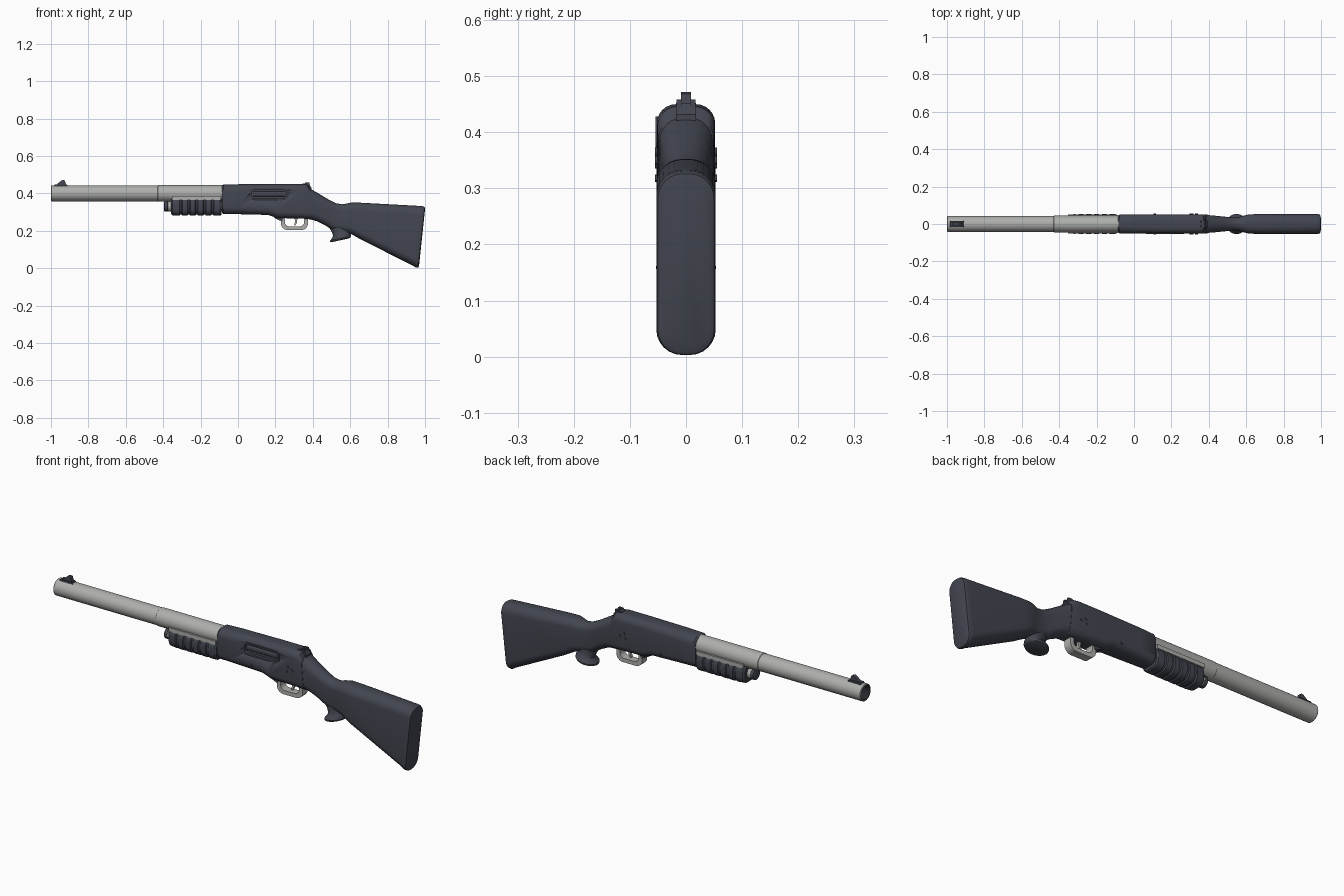
import bpy, bmesh, math
from mathutils import Vector


def material(name, rgb):
    m = bpy.data.materials.new(name)
    m.diffuse_color = (*rgb, 1)
    return m


DARK = material("dark_slate", (0.055, 0.061, 0.080))
STEEL = material("light_steel", (0.42, 0.43, 0.41))
BLACK = material("bore_black", (0.02, 0.021, 0.026))


def finish(name, bm, mat, angle=35):
    bmesh.ops.recalc_face_normals(bm, faces=bm.faces)
    me = bpy.data.meshes.new(name)
    bm.to_mesh(me)
    bm.free()
    ob = bpy.data.objects.new(name, me)
    bpy.context.collection.objects.link(ob)
    me.materials.append(mat)
    bpy.ops.object.select_all(action='DESELECT')
    bpy.context.view_layer.objects.active = ob
    ob.select_set(True)
    bpy.ops.object.shade_smooth_by_angle(angle=math.radians(angle))
    return ob


def skin(bm, rings, closed=False):
    """Join rings of points with quads; cap the ends unless closed."""
    vs = [[bm.verts.new(p) for p in r] for r in rings]
    n = len(vs[0])
    pairs = list(zip(vs, vs[1:])) + ([(vs[-1], vs[0])] if closed else [])
    for a, b in pairs:
        for i in range(n):
            bm.faces.new((a[i], a[(i + 1) % n], b[(i + 1) % n], b[i]))
    if not closed:
        bm.faces.new(vs[0])
        bm.faces.new(vs[-1])


def section(xt, zt, xb, zb, w, r, steps=6):
    """Rounded rectangle across y, standing from (xb, zb) to (xt, zt)."""
    top, bot = Vector((xt, 0, zt)), Vector((xb, 0, zb))
    h = (top - bot).length
    r = min(r, w * 0.98, h * 0.49)
    pts = []
    for k, (sy, sz) in enumerate(((1, 1), (-1, 1), (-1, -1), (1, -1))):
        for i in range(steps + 1):
            a = math.pi / 2 * (k + i / steps)
            y = sy * (w - r) + r * math.cos(a)
            s = h / 2 + sz * (h / 2 - r) + r * math.sin(a)
            p = bot + (top - bot) * (s / h)
            pts.append((p.x, y, p.z))
    return pts


def loft(name, stations, mat, angle=35):
    bm = bmesh.new()
    skin(bm, [section(*s) for s in stations])
    return finish(name, bm, mat, angle)


def prism(name, outline, half, mat, y=0):
    bm = bmesh.new()
    skin(bm, [[(x, y + s * half, z) for x, z in outline] for s in (-1, 1)])
    return finish(name, bm, mat, 30)


def lathe(name, rings, z, mat, n=28, closed=False):
    """Turned part along x from (x, radius) pairs."""
    bm = bmesh.new()
    skin(bm, [[(x, r * math.cos(2 * math.pi * i / n), z + r * math.sin(2 * math.pi * i / n))
               for i in range(n)] for x, r in rings], closed)
    return finish(name, bm, mat)


def slot(cx, cz, a, b, r, steps=6):
    """Rounded rectangle outline in x, z."""
    return [(cx + sx * (a - r) + r * math.cos(t), cz + sz * (b - r) + r * math.sin(t))
            for k, (sx, sz) in enumerate(((1, 1), (-1, 1), (-1, -1), (1, -1)))
            for t in [math.pi / 2 * (k + i / steps) for i in range(steps + 1)]]


def frame(name, outer, inner, y0, y1, mat):
    """Flat ring between two outlines."""
    bm = bmesh.new()
    skin(bm, [[(x, y, z) for x, z in o] for o, y in
              ((outer, y0), (outer, y1), (inner, y1), (inner, y0))], True)
    return finish(name, bm, mat)


# Barrel with an open dark bore
barrel = lathe("barrel", [(-1, 0.036), (-1, 0.040), (-0.997, 0.0425), (-0.43, 0.0425),
                          (-0.428, 0.0445), (-0.06, 0.0445), (-0.06, 0.036)], 0.40, STEEL, closed=True)
barrel.data.materials.append(BLACK)
for f in barrel.data.polygons:
    c = f.center
    if math.hypot(c.y, c.z - 0.40) < 0.037:
        f.material_index = 1
lathe("bore_plug", [(-0.85, 0.036), (-0.84, 0.036)], 0.40, BLACK)

# Front sight
prism("front_sight_base", [(-0.985, 0.438), (-0.98, 0.447), (-0.915, 0.447), (-0.908, 0.438)], 0.015, DARK)
prism("front_sight_blade", [(-0.975, 0.444), (-0.945, 0.468), (-0.935, 0.472), (-0.926, 0.468), (-0.918, 0.444)],
      0.009, DARK)

# Receiver
receiver = loft("receiver", [
    (-0.085, 0.442, -0.085, 0.296, 0.045, 0.036),
    (-0.078, 0.447, -0.078, 0.290, 0.050, 0.038),
    (0.00, 0.449, 0.00, 0.289, 0.052, 0.038),
    (0.16, 0.450, 0.16, 0.285, 0.052, 0.036),
    (0.21, 0.450, 0.21, 0.268, 0.052, 0.034),
    (0.34, 0.450, 0.34, 0.266, 0.052, 0.034),
    (0.372, 0.446, 0.38, 0.262, 0.051, 0.036),
    (0.385, 0.428, 0.40, 0.259, 0.049, 0.040)], DARK)

# Ejection port cut into the front side, with lip and bolt
cut = prism("port_cutter", slot(0.165, 0.397, 0.093, 0.024, 0.018), 0.02, DARK, y=-0.058)
mod = receiver.modifiers.new("port", 'BOOLEAN')
mod.operation, mod.object, mod.solver = 'DIFFERENCE', cut, 'EXACT'
bpy.context.view_layer.objects.active = receiver
bpy.ops.object.modifier_apply(modifier="port")
bpy.data.objects.remove(cut)
frame("port_lip", slot(0.165, 0.397, 0.102, 0.031, 0.024), slot(0.165, 0.397, 0.092, 0.023, 0.017),
      -0.054, -0.046, DARK)
loft("bolt", [(0.08, 0.412, 0.08, 0.382, 0.043, 0.012), (0.25, 0.412, 0.25, 0.382, 0.043, 0.012)], DARK)

# Pins through the receiver
for i, (x, z, r) in enumerate(((0.31, 0.365, 0.008), (0.335, 0.350, 0.008), (0.305, 0.342, 0.007), (0.11, 0.318, 0.007))):
    prism("receiver_pin_%d" % (i + 1), slot(x, z, r, r, r * 0.99, 3), 0.055, DARK)

# Rear sight
prism("rear_sight_base", [(0.345, 0.440), (0.345, 0.452), (0.378, 0.452), (0.392, 0.432), (0.392, 0.41)], 0.018, DARK)
for s, side in ((-1, "front"), (1, "back")):
    prism("rear_sight_post_" + side, [(0.352, 0.446), (0.360, 0.458), (0.382, 0.458), (0.385, 0.44)],
          0.005, DARK, y=s * 0.012)

# Wrist and shoulder stock
loft("stock", [
    (0.378, 0.430, 0.39, 0.260, 0.048, 0.042),
    (0.43, 0.400, 0.42, 0.252, 0.045, 0.042),
    (0.48, 0.370, 0.465, 0.230, 0.040, 0.039),
    (0.525, 0.347, 0.505, 0.205, 0.036, 0.035),
    (0.56, 0.342, 0.56, 0.193, 0.037, 0.036),
    (0.585, 0.347, 0.60, 0.185, 0.045, 0.040),
    (0.61, 0.352, 0.625, 0.172, 0.051, 0.042),
    (0.66, 0.350, 0.66, 0.152, 0.053, 0.042),
    (0.975, 0.333, 0.935, 0.014, 0.053, 0.046),
    (0.990, 0.331, 0.952, 0.003, 0.053, 0.046),
    (0.998, 0.326, 0.963, 0.004, 0.050, 0.044),
    (1.000, 0.316, 0.968, 0.012, 0.043, 0.040)], DARK, 40)

# Flared grip knob below the wrist: (centre x, z, half x, half y, tilt)
bm = bmesh.new()
skin(bm, [[(cx + a * math.cos(t), b * math.sin(t), z + tilt * math.cos(t))
           for t in [2 * math.pi * i / 24 for i in range(24)]]
          for cx, z, a, b, tilt in ((0.545, 0.235, 0.062, 0.032, 0.01), (0.553, 0.200, 0.050, 0.033, 0.008),
                                    (0.555, 0.182, 0.046, 0.038, 0.008), (0.552, 0.168, 0.051, 0.049, 0.010),
                                    (0.548, 0.160, 0.055, 0.054, 0.011), (0.546, 0.152, 0.053, 0.052, 0.011),
                                    (0.545, 0.149, 0.047, 0.046, 0.010))])
finish("grip_knob", bm, DARK)

# Trigger guard and trigger
frame("trigger_guard", slot(0.302, 0.250, 0.072, 0.046, 0.036), slot(0.302, 0.252, 0.052, 0.028, 0.024),
      -0.02, 0.02, STEEL)
prism("guard_front_foot", [(0.19, 0.285), (0.195, 0.268), (0.235, 0.250), (0.25, 0.285)], 0.022, DARK)
prism("trigger", [(0.300, 0.275), (0.306, 0.250), (0.300, 0.232), (0.306, 0.228), (0.316, 0.246), (0.318, 0.275)],
      0.007, STEEL)

# Pump handle with grooves round the lower half
st = [(-0.358, 0.375, -0.358, 0.290, 0.043, 0.034), (-0.350, 0.380, -0.350, 0.283, 0.050, 0.036)]
for i in range(5):
    x = -0.305 + i * 0.042
    for dx, d in ((-0.008, 0), (-0.004, 0.005), (0.004, 0.005), (0.008, 0)):
        st.append((x + dx, 0.380, x + dx, 0.281 + d, 0.053 - d, 0.036))
st += [(-0.095, 0.380, -0.095, 0.281, 0.052, 0.036), (-0.088, 0.376, -0.088, 0.286, 0.047, 0.034)]
loft("pump_handle", st, DARK, 25)
for s, side in ((-1, "front"), (1, "back")):
    prism("pump_rail_" + side, [(-0.352, 0.366), (-0.352, 0.386), (-0.09, 0.386), (-0.09, 0.366)],
          0.005, STEEL, y=s * 0.046)

# Magazine tube and its end cap
lathe("magazine_tube", [(-0.384, 0.027), (-0.06, 0.027)], 0.330, STEEL)
lathe("magazine_cap", [(-0.396, 0.022), (-0.392, 0.028), (-0.376, 0.028), (-0.374, 0.025)], 0.330, DARK)
